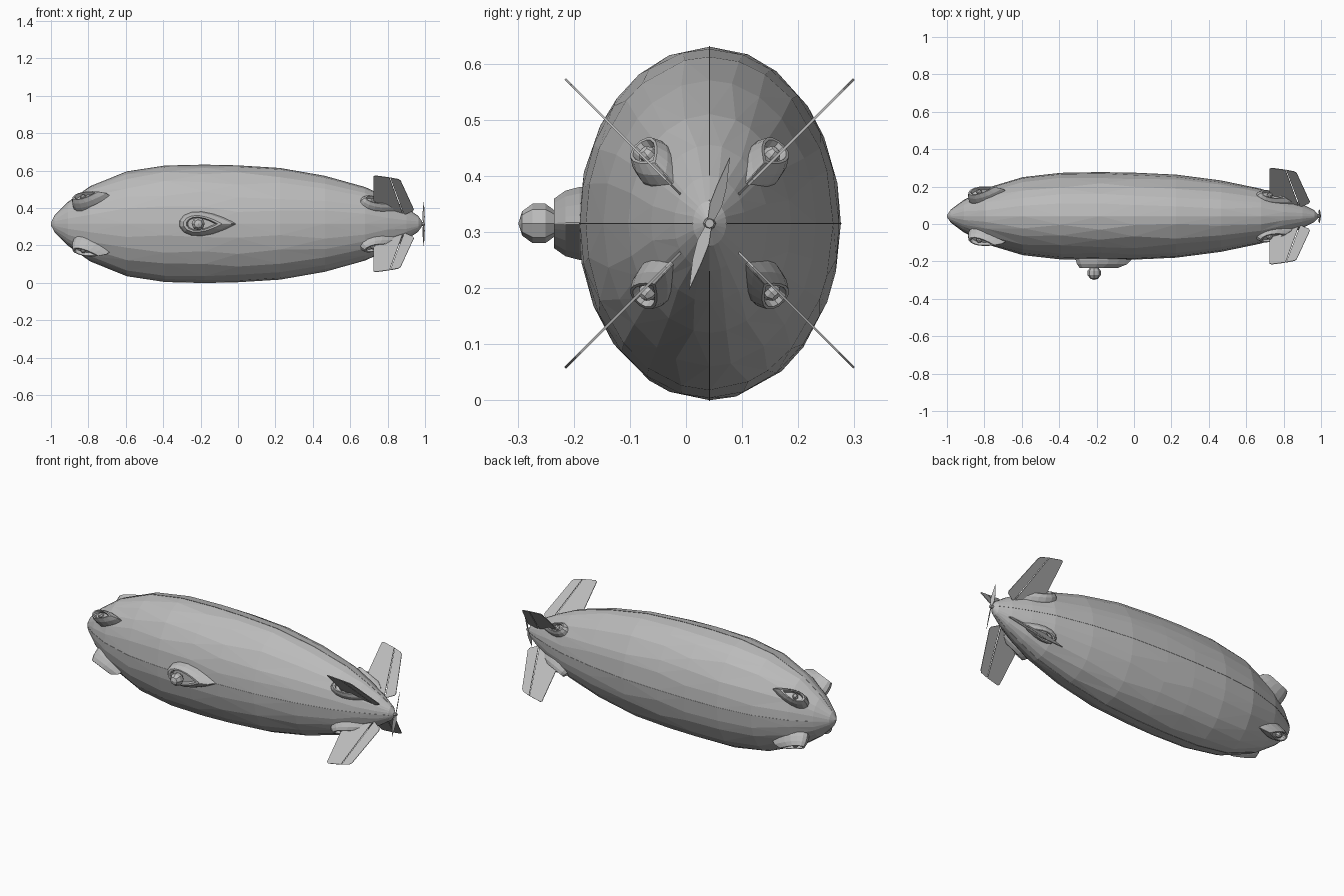
import bpy, bmesh, random
from math import sin, cos, pi, radians
from mathutils import Vector, Matrix

random.seed(4)
cube = bpy.data.objects.get("Cube")
if cube:
    bpy.data.objects.remove(cube)

grey = bpy.data.materials.new("hull grey")
grey.use_nodes = True
GREY = (0.5, 0.5, 0.5, 1)
grey.diffuse_color = GREY
grey.node_tree.nodes["Principled BSDF"].inputs["Base Color"].default_value = GREY

CENTRE = Vector((0, 0.042, 0.315))
FLATTEN = 0.743  # hull width relative to hull height


def finish(name, bm):
    bmesh.ops.recalc_face_normals(bm, faces=bm.faces[:])
    mesh = bpy.data.meshes.new(name)
    bm.to_mesh(mesh)
    bm.free()
    mesh.materials.append(grey)
    ob = bpy.data.objects.new(name, mesh)
    bpy.context.collection.objects.link(ob)
    return ob


def loft(bm, rings):
    """Skin closed rings of equal length and cap both ends."""
    loops = [[bm.verts.new(p) for p in ring] for ring in rings]
    for a, b in zip(loops, loops[1:]):
        for i in range(len(a)):
            j = (i + 1) % len(a)
            bm.faces.new((a[i], a[j], b[j], b[i]))
    bm.faces.new(loops[0])
    bm.faces.new(loops[-1])


def plate(bm, outline, half, frame):
    """Thin slab from a 2D outline, placed by a matrix."""
    loft(bm, [[frame @ Vector((u, v, s)) for u, v in outline] for s in (-half, half)])


def radial(angle):
    return Vector((0, cos(angle), sin(angle)))


# Hull: faceted spindle with staggered, slightly irregular rings
profile = [(-1, .008), (-.98, .045), (-.91, .115), (-.79, .2), (-.594, .279),
           (-.39, .31), (-.18, .315), (0, .311), (.225, .297), (.465, .255),
           (.68, .195), (.8, .14), (.9, .085), (.965, .04), (.985, .012)]
SIDES = 24
rings = []
for k, (x, r) in enumerate(profile):
    ring = []
    for i in range(SIDES):
        jitter = 0 if i % 6 == 0 else random.uniform(-.25, .25)
        a = (i + jitter) * 2 * pi / SIDES
        ring.append(CENTRE + Vector((x, r * FLATTEN * cos(a), r * sin(a))))
    rings.append(ring)
bm = bmesh.new()
loft(bm, rings)
bmesh.ops.triangulate(bm, faces=bm.faces[:], quad_method='SHORT_EDGE')
finish("hull", bm)

# Thin seam ribs along top, bottom and both sides
bm = bmesh.new()
for q in range(4):
    d = Vector((0, FLATTEN * round(cos(q * pi / 2)), round(sin(q * pi / 2))))
    side = Vector((0, d.z, -d.y)).normalized() * .001
    path = [CENTRE + Vector((x, 0, 0)) + d * r for x, r in profile[1:-1]]
    out = d.normalized() * .0015
    loft(bm, [[p - out + side, p + out + side, p + out - side, p - out - side] for p in path])
finish("seam_ribs", bm)


# Teardrop blister with a recessed opening and a small turret inside
def pod(name, blunt, tip, outward, half_w, height, turret, lift):
    u = (tip - blunt) / 2
    w = u.cross(outward).normalized()
    n = w.cross(u).normalized()
    if n.dot(outward) < 0:
        n = -n
    mid = (blunt + tip) / 2

    def ring(scale, h, shift):
        pts = []
        for i in range(16):
            a = (i + .5) * 2 * pi / 16
            wide = sin(a) * sin(a / 2) / .77
            pts.append(mid + u * (cos(a) * scale - shift) + w * (wide * half_w * scale) + n * h)
        return pts

    bm = bmesh.new()
    loft(bm, [ring(1, -.035, 0), ring(1, 0, 0), ring(.9, height * .55, .05),
              ring(.68, height, .17), ring(.55, height, .2), ring(.48, height * .6, .22)])
    finish(name, bm)

    bm = bmesh.new()
    bmesh.ops.create_uvsphere(bm, u_segments=8, v_segments=5, radius=turret)
    place = Matrix.Translation(mid - u * .33 + n * lift)
    place = place @ Vector((0, 0, 1)).rotation_difference(n).to_matrix().to_4x4()
    bm.transform(place)
    finish(name + "_turret", bm)


for i, name in enumerate(("upper_left", "upper_right", "lower_right", "lower_left")):
    steep = radians(48)
    angle = (steep, pi - steep, pi + steep, -steep)[i]
    d = radial(angle)
    for end, x0, r0, x1, r1, h in (("nose", -.885, .135, -.68, .2, .05),
                                   ("tail", .65, .165, .85, .095, .035)):
        pod(f"{end}_pod_{name}", CENTRE + Vector((x0, 0, 0)) + d * r0,
            CENTRE + Vector((x1, 0, 0)) + d * r1, d, .04, h, .016, h * .7)

    # Diagonal tail fin with separate rudder
    f = radial(pi / 4 + i * pi / 2)
    t = Vector((1, 0, 0)).cross(f)
    frame = Matrix.Translation(CENTRE) @ Matrix(((1, 0, 0), f, t)).transposed().to_4x4()
    bm = bmesh.new()
    plate(bm, [(.725, .1), (.725, .358), (.735, .364), (.81, .35), (.885, .06)], .002, frame)
    finish("tail_fin_" + name, bm)
    bm = bmesh.new()
    plate(bm, [(.889, .07), (.814, .349), (.858, .337), (.87, .325),
               (.94, .11), (.935, .097)], .002, frame)
    finish("rudder_" + name, bm)

# Side gondola with its ball turret
pod("gondola", Vector((-.315, -.19, .315)), Vector((-.01, -.19, .315)),
    Vector((0, -1, 0)), .066, .045, .037, .072)

# Two-bladed propeller
bm = bmesh.new()
for k in range(2):
    d = radial(radians(73) + k * pi)
    side = Vector((1, 0, 0)).cross(d)
    chord = side * cos(.45) + Vector((1, 0, 0)) * sin(.45)
    frame = Matrix.Translation(CENTRE + Vector((.993, 0, 0)))
    frame = frame @ Matrix((d, chord, d.cross(chord))).transposed().to_4x4()
    plate(bm, [(0, -.005), (.035, -.013), (.07, -.011), (.123, 0),
               (.07, .008), (.035, .011), (0, .005)], .001, frame)
finish("propeller_blades", bm)

# Propeller hub
bm = bmesh.new()
bmesh.ops.create_cone(bm, cap_ends=True, segments=8, radius1=.014, radius2=.008, depth=.03)
bm.transform(Matrix.Translation(CENTRE + Vector((.985, 0, 0))) @ Matrix.Rotation(pi / 2, 4, 'Y'))
finish("propeller_hub", bm)
